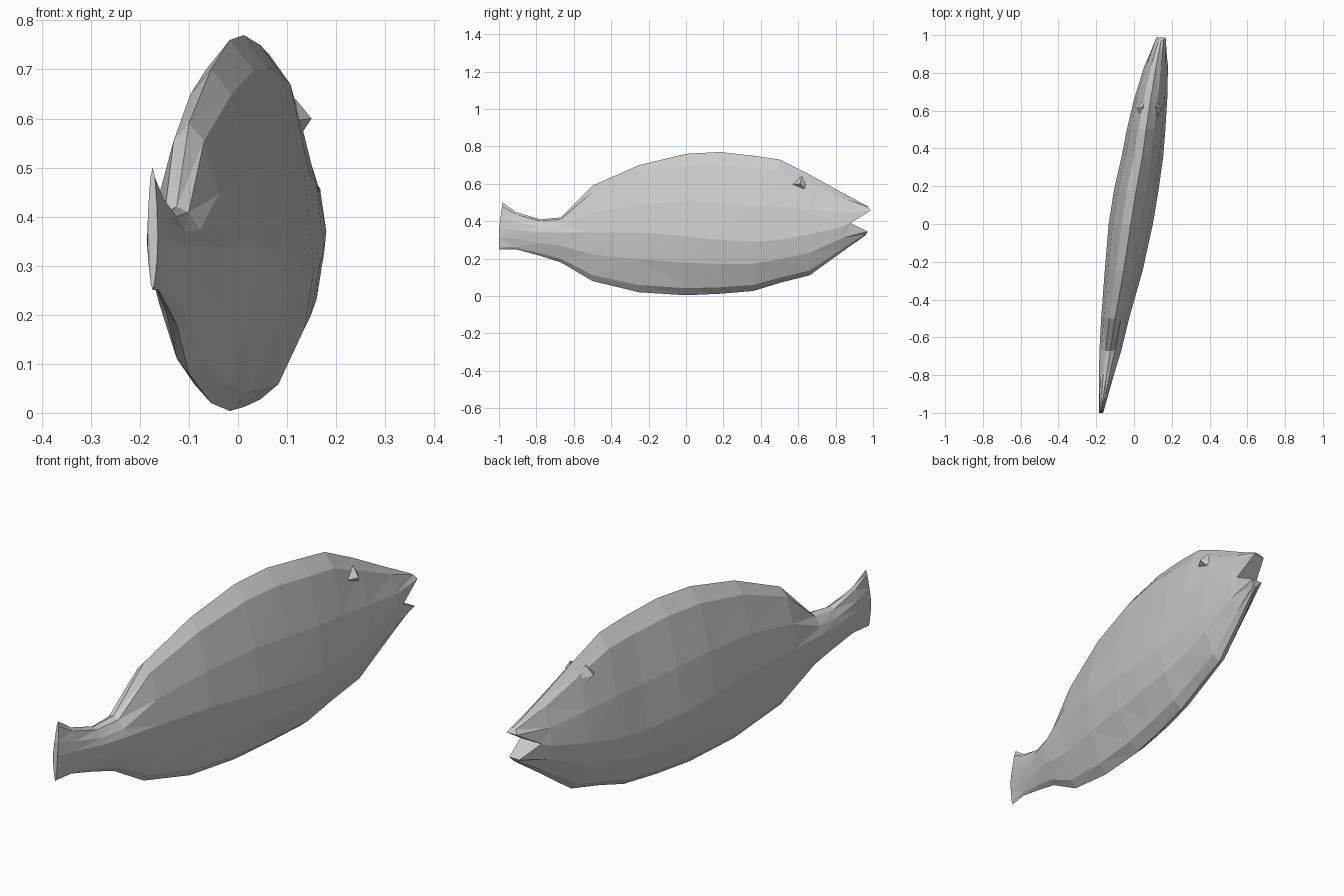
import bpy, bmesh
from mathutils import Vector, Matrix

cube = bpy.data.objects.get("Cube")
if cube:
    bpy.data.objects.remove(cube, do_unlink=True)

grey = bpy.data.materials.new("light grey")
grey.use_nodes = True
colour = (0.6, 0.6, 0.6, 1)
grey.diffuse_color = colour
grey.node_tree.nodes["Principled BSDF"].inputs["Base Color"].default_value = colour


def finish(name, bm):
    bmesh.ops.recalc_face_normals(bm, faces=bm.faces[:])
    mesh = bpy.data.meshes.new(name)
    bm.to_mesh(mesh)
    bm.free()
    mesh.materials.append(grey)
    obj = bpy.data.objects.new(name, mesh)
    bpy.context.scene.collection.objects.link(obj)
    return obj


# Stations from tail to head: y, centre x, half width, top z, widest z, bottom z
stations = [
    (-0.91, -0.162, 0.024, 0.45, 0.355, 0.25),
    (-0.78, -0.143, 0.042, 0.41, 0.34, 0.215),
    (-0.67, -0.125, 0.058, 0.42, 0.34, 0.18),
    (-0.50, -0.10, 0.074, 0.59, 0.34, 0.08),
    (-0.25, -0.055, 0.10, 0.70, 0.34, 0.02),
    (0.0, -0.017, 0.117, 0.76, 0.32, 0.004),
    (0.18, 0.012, 0.118, 0.77, 0.30, 0.012),
    (0.36, 0.045, 0.11, 0.75, 0.29, 0.027),
    (0.50, 0.064, 0.102, 0.73, 0.30, 0.07),
    (0.66, 0.088, 0.088, 0.65, 0.33, 0.11),
    (0.84, 0.118, 0.062, 0.55, 0.37, 0.24),
]
# Half cross-section from back to belly: width share, height share
section = [(0, 1), (0.42, 0.86), (0.82, 0.42), (1, 0),
           (0.82, -0.45), (0.34, -0.88), (0, -1)]
loop = section + [(-w, h) for w, h in section[-2:0:-1]]

bm = bmesh.new()
rings = []

# Thin tail edge, swept back at the top
tail = []
for w, h in loop:
    z = 0.36 + h * (0.14 if h > 0 else 0.11)
    tail.append(bm.verts.new((-0.174 + 0.011 * w, -1 + 0.02 * max(h, 0), z)))
rings.append(tail)

for y, cx, hw, top, mid, low in stations:
    rings.append([bm.verts.new((cx + hw * w, y,
                                mid + h * ((top - mid) if h > 0 else (mid - low))))
                  for w, h in loop])

# Lips split around a recessed mouth corner
lips = []
for w, h in loop:
    if h > 0:
        p = (0.143 + 0.03 * w, 0.97 + 0.03 * (1 - h), 0.44 + 0.04 * h)
    elif h < 0:
        p = (0.141 + 0.03 * w, 0.98 + 0.02 * h, 0.36 + 0.035 * h)
    else:
        p = (0.125 + 0.05 * w, 0.88, 0.39)
    lips.append(bm.verts.new(p))
rings.append(lips)

count = len(loop)
for a, b in zip(rings, rings[1:]):
    for i in range(count):
        j = (i + 1) % count
        bm.faces.new((a[i], a[j], b[j], b[i]))
bm.faces.new(tail)

# Mouth lining and blunt lip ends
for face in ((3, 2, 10, 9), (2, 1, 11, 10), (1, 0, 11),
             (3, 4, 8, 9), (4, 5, 7, 8), (5, 6, 7)):
    bm.faces.new([lips[i] for i in face])
bmesh.ops.triangulate(bm, faces=bm.faces[:])
finish("fish_body", bm)

# Small angular eye ridges on both sides of the head
for side, name in ((1, "left_eye_ridge"), (-1, "right_eye_ridge")):
    bm = bmesh.new()
    centre = Vector((0.082, 0.61, 0.595))
    points = [(0.03, -0.06, 0), (0.02, 0.06, -0.005), (0.035, 0.01, 0.045),
              (0.045, 0.03, -0.03), (0.068, 0, 0.005)]
    for x, y, z in points:
        bm.verts.new(centre + Vector((x * side, y, z)))
    bmesh.ops.convex_hull(bm, input=bm.verts[:])
    finish(name, bm)
